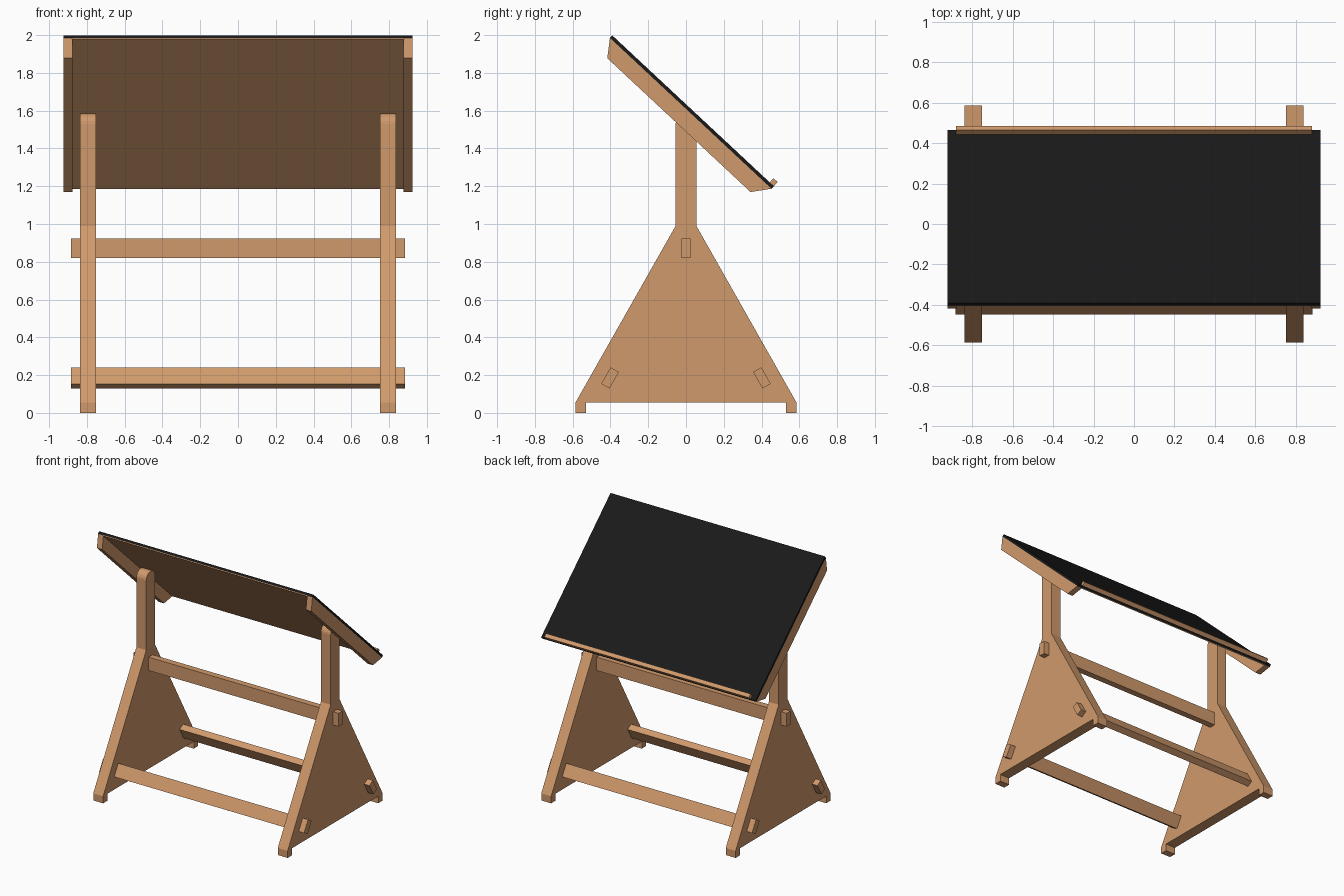
import bpy, bmesh, math
from mathutils import Vector

if "Cube" in bpy.data.objects:
    bpy.data.objects.remove(bpy.data.objects["Cube"])


def material(name, rgb):
    m = bpy.data.materials.new(name)
    m.diffuse_color = (*rgb, 1)
    m.use_nodes = True
    m.node_tree.nodes["Principled BSDF"].inputs["Base Color"].default_value = m.diffuse_color
    return m


wood = material("wood", (0.63, 0.32, 0.15))
black = material("black_surface", (0.01, 0.01, 0.01))


def extrude_x(name, profile, x0, x1, mat):
    """Extrude a (y, z) profile along x."""
    bm = bmesh.new()
    face = bm.faces.new([bm.verts.new((x0, y, z)) for y, z in profile])
    ext = bmesh.ops.extrude_face_region(bm, geom=[face])
    verts = [g for g in ext["geom"] if isinstance(g, bmesh.types.BMVert)]
    bmesh.ops.translate(bm, verts=verts, vec=(x1 - x0, 0, 0))
    bmesh.ops.recalc_face_normals(bm, faces=bm.faces)
    me = bpy.data.meshes.new(name)
    bm.to_mesh(me)
    bm.free()
    me.materials.append(mat)
    ob = bpy.data.objects.new(name, me)
    bpy.context.collection.objects.link(ob)
    return ob


def pair(name, profile, x0, x1, mat):
    extrude_x("right_" + name, profile, x0, x1, mat)
    extrude_x("left_" + name, profile, -x1, -x0, mat)


def rect(cy, cz, w, h, tilt=0):
    c, s = math.cos(tilt), math.sin(tilt)
    return [(cy + a * w / 2 * c + b * h / 2 * s, cz - a * w / 2 * s + b * h / 2 * c)
            for a, b in ((-1, -1), (1, -1), (1, 1), (-1, 1))]


# Triangular side panels with feet and a round-topped post
r, zc = 0.055, 1.53
arc = [(r * math.cos(math.pi * i / 12), zc + r * math.sin(math.pi * i / 12)) for i in range(13)]
side = [(-0.585, 0.055), (-0.585, 0), (-0.53, 0), (-0.53, 0.055),
        (0.53, 0.055), (0.53, 0), (0.585, 0), (0.585, 0.055), (r, 0.99)]
side += arc + [(-r, 0.99)]
pair("side_panel", side, 0.752, 0.837, wood)

# Crossbars through the side panels
bar = 0.883
extrude_x("upper_crossbar", rect(0, 0.872, 0.05, 0.104), -bar, bar, wood)
for name, s in (("front", -1), ("back", 1)):
    extrude_x(name + "_lower_crossbar",
              rect(s * 0.402, 0.185, 0.05, 0.1, -s * math.radians(29.7)), -bar, bar, wood)

# Tilted board: d runs down the slope, n points out of the drawing face
top = Vector((-0.39, 1.998))
low = Vector((0.465, 1.2))
d = (low - top).normalized()
n = Vector((-d.y, d.x))
L = (low - top).length


def slab(s0, s1, n0, n1):
    return [tuple(top + d * s + n * t) for s, t in ((s0, n0), (s1, n0), (s1, n1), (s0, n1))]


extrude_x("drawing_surface", slab(0, L, -0.018, 0), -0.923, 0.923, black)
extrude_x("board_underside", slab(0, L - 0.003, -0.024, -0.018), -0.88, 0.88, wood)
extrude_x("pencil_ledge", slab(L - 0.03, L, 0, 0.03), -0.88, 0.88, wood)

# Board side rails with angled ends
a, b = slab(0, L, -0.018, 0)[:2]
pair("board_rail", [a, (-0.417, 1.878), (0.342, 1.169), b], 0.877, 0.923, wood)
